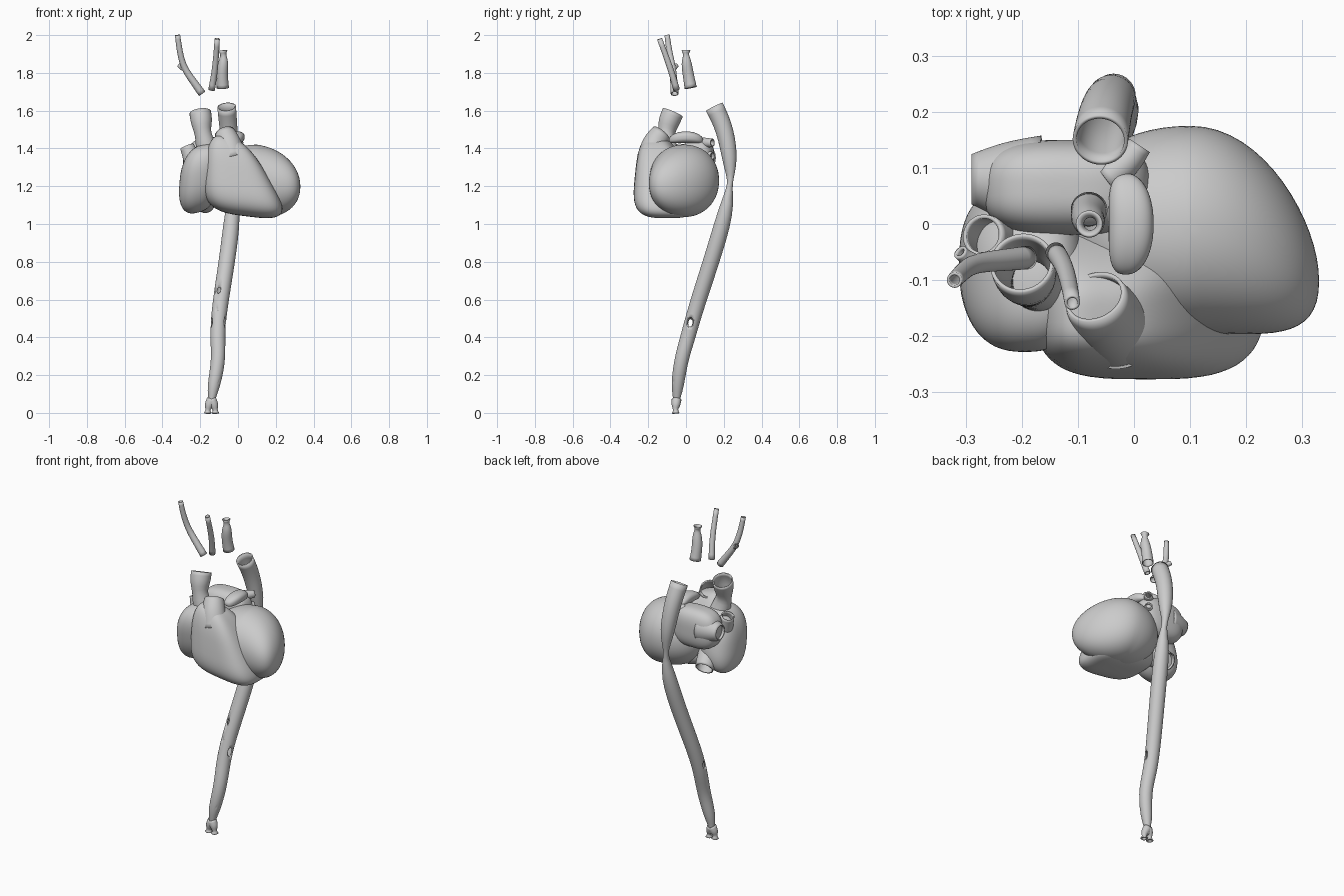
import bpy, bmesh
from math import sin, cos, pi, copysign
from mathutils import Vector

cube = bpy.data.objects.get("Cube")
if cube:
    bpy.data.objects.remove(cube, do_unlink=True)

grey = bpy.data.materials.new("tissue grey")
grey.use_nodes = True
shade = (0.6, 0.6, 0.6, 1)
grey.diffuse_color = shade
grey.node_tree.nodes["Principled BSDF"].inputs["Base Color"].default_value = shade


def make_object(name, bm):
    """Turn a bmesh into a smooth grey object."""
    bmesh.ops.recalc_face_normals(bm, faces=bm.faces)
    for face in bm.faces:
        face.smooth = True
    mesh = bpy.data.meshes.new(name)
    bm.to_mesh(mesh)
    bm.free()
    mesh.materials.append(grey)
    obj = bpy.data.objects.new(name, mesh)
    bpy.context.collection.objects.link(obj)
    return obj


def chamber(name, centre, radii, boxy=1.0, warp=None):
    """Rounded body: a unit ball made boxier, warped by a rule, then sized."""
    bm = bmesh.new()
    bmesh.ops.create_uvsphere(bm, u_segments=64, v_segments=40, radius=1)
    for vert in bm.verts:
        unit = [copysign(abs(c) ** boxy, c) for c in vert.co]
        if warp:
            unit = warp(*unit)
        vert.co = [c + r * p for c, r, p in zip(centre, radii, unit)]
    return make_object(name, bm)


def vessel(name, path, start_radius, end_radius, wall=0.007, closed_end=False):
    """Hollow tube through path points, its radius changing evenly."""
    bm = bmesh.new()
    points = [Vector(p) for p in path]
    last = len(points) - 1
    segments = 24
    previous = None
    for k, point in enumerate(points):
        along = points[min(k + 1, last)] - points[max(k - 1, 0)]
        turn = along.to_track_quat('Z', 'Y')
        radius = start_radius + (end_radius - start_radius) * k / last
        ring = []
        for i in range(segments):
            angle = 2 * pi * i / segments
            offset = turn @ Vector((cos(angle), sin(angle), 0))
            ring.append(bm.verts.new(point + offset * radius))
        if previous:
            for i in range(segments):
                j = (i + 1) % segments
                bm.faces.new((previous[i], previous[j], ring[j], ring[i]))
        previous = ring
    if closed_end:
        bm.faces.new(previous)
    obj = make_object(name, bm)
    smooth = obj.modifiers.new("smooth", 'SUBSURF')
    smooth.levels = smooth.render_levels = 2
    solid = obj.modifiers.new("wall", 'SOLIDIFY')
    solid.thickness = wall
    return obj


# Left ventricle: an egg whose tip bends forward and slightly down
def bend_tip(u, v, w):
    lean = max(u, 0)
    return u, v - lean * lean / 2, w - lean / 6


chamber("left_ventricle", (0.1, -0.01, 1.23), (0.23, 0.185, 0.19), 0.95, bend_tip)


# Right ventricle: broad tilted base narrowing toward the outflow
def narrow_top(u, v, w):
    taper = 0.88 - w / 3
    return u * taper - w / 4, v * taper - w / 5, w - u / 7


chamber("right_ventricle", (0, -0.13, 1.25), (0.2, 0.16, 0.21), 0.6, narrow_top)


# Right atrium: upright sac with its top drawn inward and forward
def lean_inward(u, v, w):
    return u + w / 8, v - w / 4, w + u / 7


chamber("right_atrium", (-0.2, -0.08, 1.24), (0.11, 0.14, 0.18), 0.8, lean_inward)

# Left atrium and the flap lying on it
chamber("left_atrium", (-0.12, 0.065, 1.34), (0.15, 0.085, 0.12), 0.7)


def droop(u, v, w):
    return u - v * v / 4, v, w - v * v / 2


chamber("left_auricle", (-0.005, 0, 1.46), (0.04, 0.09, 0.03), 0.8, droop)

# Great vessels joining the chambers
vessel("pulmonary_trunk", [
    (-0.03, -0.18, 1.35), (-0.05, -0.17, 1.43), (-0.07, -0.13, 1.48)], 0.08, 0.056)
vessel("ascending_aorta", [
    (-0.13, -0.08, 1.3), (-0.18, -0.11, 1.43), (-0.19, -0.1, 1.52),
    (-0.2, -0.07, 1.59)], 0.062, 0.058)
vessel("upper_vena_cava", [
    (-0.23, -0.04, 1.3), (-0.25, -0.03, 1.36), (-0.27, -0.02, 1.41)], 0.05, 0.038)
vessel("lower_vena_cava", [
    (-0.16, -0.02, 1.17), (-0.17, 0.04, 1.13), (-0.18, 0.08, 1.1)], 0.07, 0.052)
vessel("right_lung_vein", [
    (-0.18, 0.07, 1.35), (-0.24, 0.08, 1.35), (-0.29, 0.08, 1.35)], 0.09, 0.045)
for name, height in (("upper", 1.43), ("lower", 1.36)):
    vessel(name + "_left_lung_vein", [
        (-0.05, 0.08, height), (-0.01, 0.11, height), (0.01, 0.14, height)],
        0.03, 0.022)

# Long descending artery with openings where branches left it
artery = vessel("descending_aorta", [
    (-0.06, 0.15, 1.62), (-0.05, 0.21, 1.5), (-0.03, 0.24, 1.3), (-0.02, 0.23, 1.13),
    (-0.05, 0.15, 0.85), (-0.1, 0.05, 0.55), (-0.11, 0.01, 0.4), (-0.1, -0.03, 0.27),
    (-0.14, -0.05, 0.1), (-0.14, -0.05, 0.02)], 0.05, 0.036, closed_end=True)

cutter_mesh = bmesh.new()
for spot in ((-0.11, 0.04, 0.66), (-0.12, 0, 0.56), (-0.15, 0.02, 0.48),
             (-0.06, 0.02, 0.48), (-0.09, -0.08, 0.16)):
    ball = bmesh.ops.create_icosphere(cutter_mesh, subdivisions=3, radius=0.02)
    for vert in ball["verts"]:
        vert.co.z *= 1.5
        vert.co += Vector(spot)
cutter = make_object("branch_cutter", cutter_mesh)
cutter.hide_render = True
cutter.hide_viewport = True
openings = artery.modifiers.new("branch_openings", 'BOOLEAN')
openings.operation = 'DIFFERENCE'
openings.object = cutter

# Fork at the foot of the artery
for side, x in (("right", -0.16), ("left", -0.12)):
    vessel(side + "_fork", [
        (-0.14, -0.05, 0.07), (x, -0.055, 0.03), (x, -0.055, 0)], 0.026, 0.021)

# Loose neck arteries above the heart
thin = 0.005
vessel("right_neck_artery", [
    (-0.19, -0.06, 1.69), (-0.24, -0.065, 1.76), (-0.29, -0.07, 1.83),
    (-0.31, -0.09, 1.92), (-0.32, -0.1, 2)], 0.021, 0.014, thin)
vessel("right_neck_branch", [
    (-0.28, -0.07, 1.82), (-0.3, -0.06, 1.83), (-0.31, -0.05, 1.84)],
    0.015, 0.013, thin)
vessel("middle_neck_artery", [
    (-0.14, -0.05, 1.71), (-0.12, -0.08, 1.82), (-0.11, -0.14, 1.98)],
    0.018, 0.014, thin)
vessel("left_neck_artery", [
    (-0.08, 0.025, 1.72), (-0.085, 0.01, 1.8), (-0.075, 0, 1.87),
    (-0.08, 0, 1.92)], 0.028, 0.02, thin)
